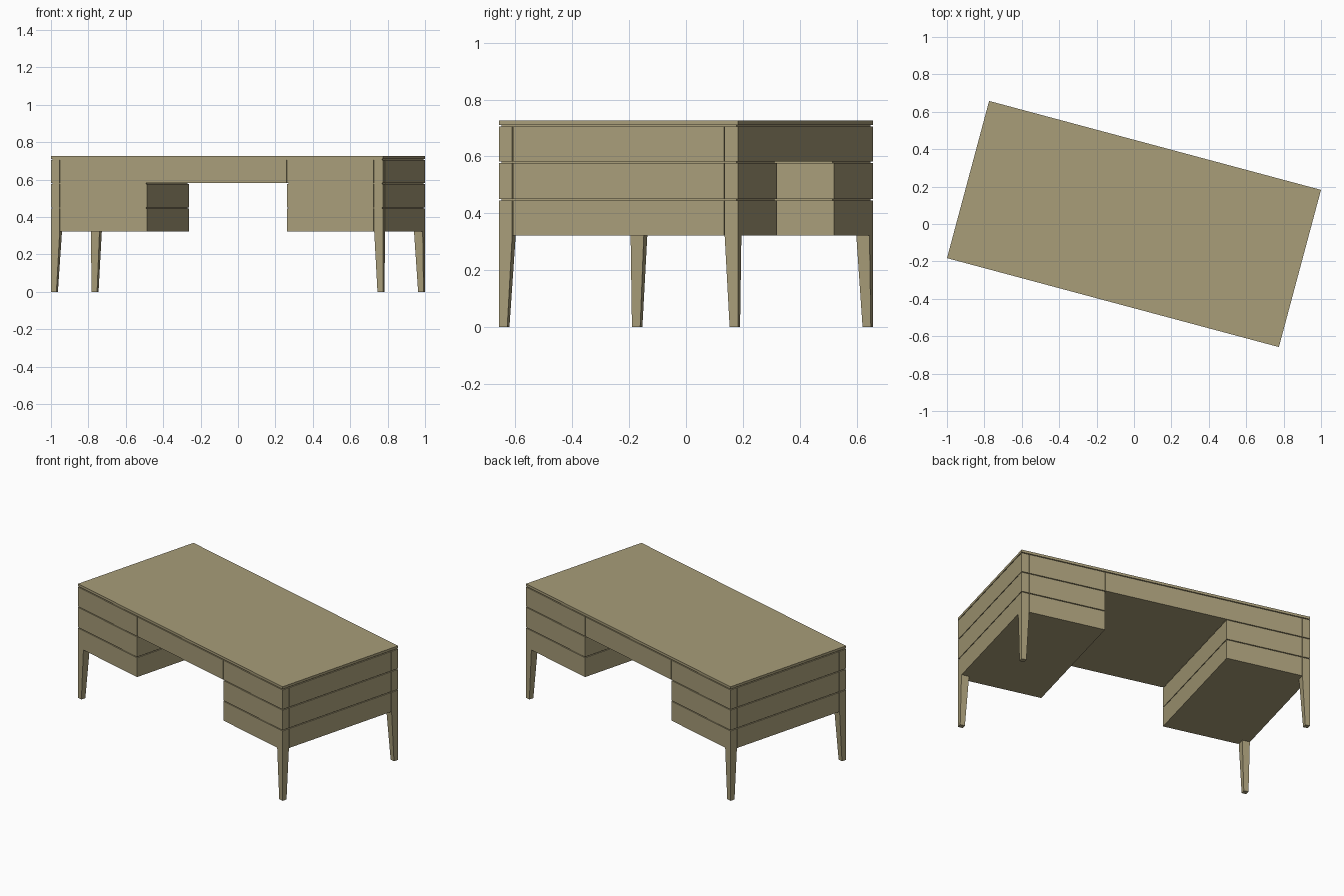
import bpy, bmesh
from math import radians

if "Cube" in bpy.data.objects:
    bpy.data.objects.remove(bpy.data.objects["Cube"])

# Overall sizes
HX, HY = 0.9185, 0.435      # half length and half depth
INNER = 0.388               # inner side of each pedestal
POST, FOOT = 0.048, 0.03    # leg width at top and at the floor
GAP, DEEP = 0.003, 0.007    # joint width and depth
LEVELS = [(0.322, 0.445), (0.45, 0.577), (0.582, 0.706)]
BASE, TOP = 0.322, 0.727
TURN = radians(-15)

wood = bpy.data.materials.new("olive_wood")
wood.use_nodes = True
COLOUR = (0.392, 0.337, 0.191, 1)
wood.diffuse_color = COLOUR
wood.node_tree.nodes["Principled BSDF"].inputs["Base Color"].default_value = COLOUR


def add_box(bm, x, y, z, foot=None):
    """Box from (low, high) ranges; foot gives other x, y ranges at the bottom."""
    fx, fy = foot or (x, y)
    rings = []
    for rx, ry, h in ((fx, fy, z[0]), (x, y, z[1])):
        corners = [(rx[0], ry[0]), (rx[1], ry[0]), (rx[1], ry[1]), (rx[0], ry[1])]
        rings.append([bm.verts.new((a, b, h)) for a, b in corners])
    low, high = rings
    bm.faces.new(low[::-1])
    bm.faces.new(high)
    for i in range(4):
        j = (i + 1) % 4
        bm.faces.new((low[i], low[j], high[j], high[i]))


def make(name, boxes):
    bm = bmesh.new()
    for box in boxes:
        add_box(bm, *box)
    bmesh.ops.recalc_face_normals(bm, faces=bm.faces)
    mesh = bpy.data.meshes.new(name)
    bm.to_mesh(mesh)
    bm.free()
    mesh.materials.append(wood)
    obj = bpy.data.objects.new(name, mesh)
    obj.rotation_euler.z = TURN
    bpy.context.collection.objects.link(obj)


def span(sign, a, b):
    return tuple(sorted((sign * a, sign * b)))


# Table top
make("table_top", [((-HX, HX), (-HY, HY), (0.711, TOP))])

full_y = (-HY, HY)
core_y = (-HY + DEEP, HY - DEEP)
mid_y = (-HY + POST + GAP, HY - POST - GAP)

for side, sx in (("left", 1), ("right", -1)):
    # Recessed core that shows in the joints
    make(side + "_pedestal_core",
         [(span(sx, INNER + DEEP, HX - DEEP), core_y, (BASE + 0.001, 0.712))])

    # Three stacked drawer bands, notched at the outer corners for the posts
    bands = []
    for z in LEVELS:
        bands.append((span(sx, INNER, HX - POST - GAP), full_y, z))
        bands.append((span(sx, HX - POST - GAP, HX), mid_y, z))
    make(side + "_drawer_bands", bands)

    # Corner posts running down into tapered legs
    for end, sy in (("front", -1), ("back", 1)):
        px, py = span(sx, HX - POST, HX), span(sy, HY - POST, HY)
        foot = (span(sx, HX - FOOT, HX), span(sy, HY - FOOT, HY))
        make(f"{end}_{side}_leg",
             [(px, py, (0, BASE), foot)] + [(px, py, z) for z in LEVELS])

# Centre drawer bridging the kneehole
reach = INNER - GAP
make("centre_drawer", [((-reach, reach), full_y, LEVELS[2])])
make("centre_core", [((-INNER - DEEP * 2, INNER + DEEP * 2), core_y, (0.583, 0.712))])
